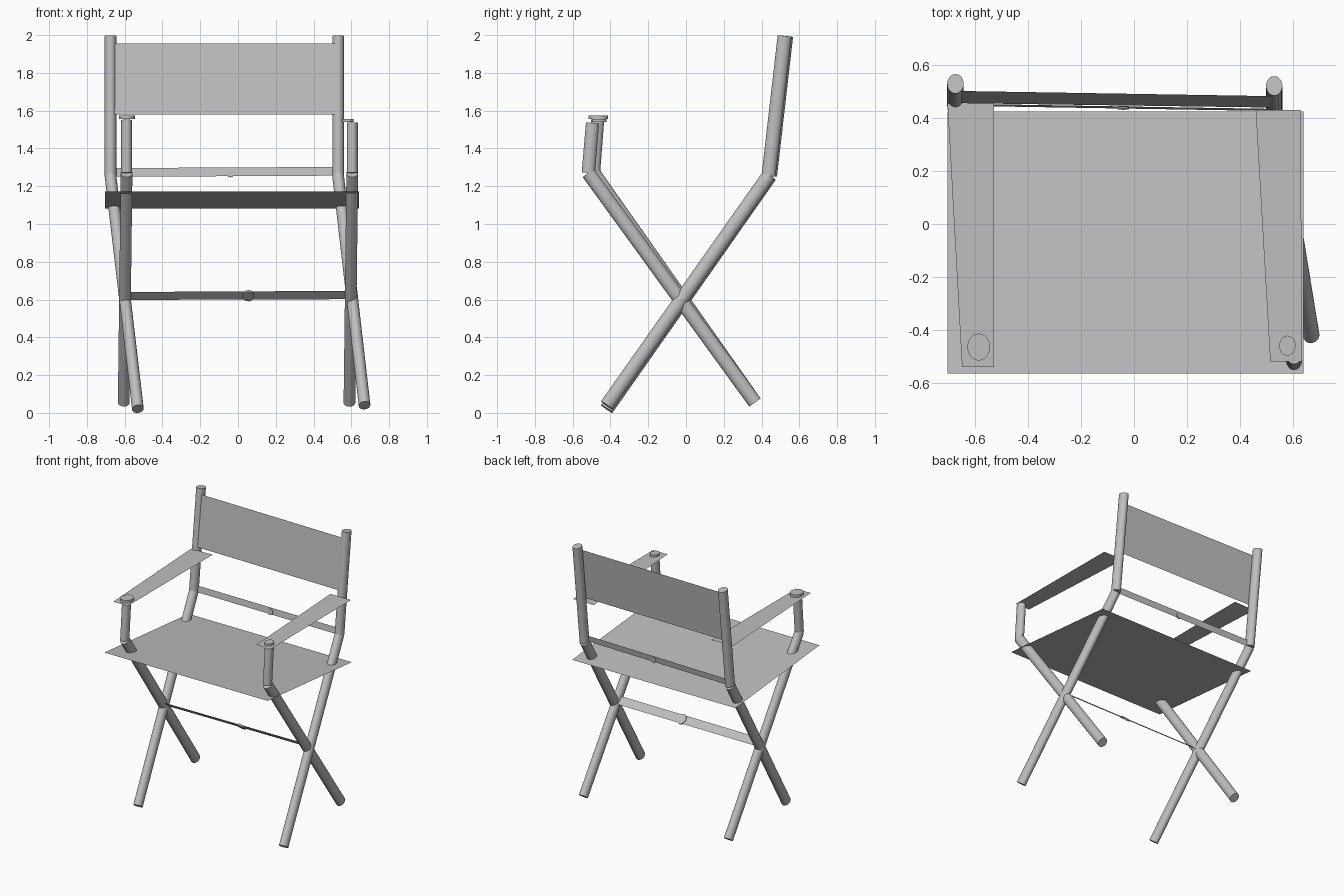
import bpy
from mathutils import Vector, Matrix

if "Cube" in bpy.data.objects:
    bpy.data.objects.remove(bpy.data.objects["Cube"], do_unlink=True)

GREY = (0.52, 0.52, 0.52, 1)
mat = bpy.data.materials.new("plain grey")
mat.use_nodes = True
mat.diffuse_color = GREY
mat.node_tree.nodes["Principled BSDF"].inputs["Base Color"].default_value = GREY


def tube(name, start, end, rx=0.031, ry=0.037):
    """Capped oval tube between two points; rx is its half width across the chair."""
    a, b = Vector(start), Vector(end)
    z = (b - a).normalized()
    side = Vector((1, 0, 0))
    x = (side - z * side.dot(z)).normalized()
    y = z.cross(x)
    bpy.ops.mesh.primitive_cylinder_add(vertices=24, radius=1, depth=1)
    ob = bpy.context.object
    turn = Matrix((x, y, z)).transposed().to_4x4()
    size = Matrix.Diagonal((rx, ry, (b - a).length, 1))
    ob.data.transform(Matrix.Translation((a + b) / 2) @ turn @ size)
    ob.name = name
    ob.data.materials.append(mat)
    bpy.ops.object.shade_smooth_by_angle()
    return ob


def sheet(name, *corners):
    """Single flat cloth or slat panel."""
    mesh = bpy.data.meshes.new(name)
    mesh.from_pydata(corners, [], [range(len(corners))])
    mesh.materials.append(mat)
    ob = bpy.data.objects.new(name, mesh)
    bpy.context.collection.objects.link(ob)
    return ob


# Legs running from the front foot up into the back posts
for side, foot_x, foot_z, x, dy in (("right", -0.53, 0.021, -0.675, 0.005),
                                    ("left", 0.67, 0.04, 0.53, -0.003)):
    knee = (x, 0.44 + dy, 1.255)
    tube(side + "_front_foot_leg", (foot_x, -0.42, foot_z), knee)
    tube(side + "_back_post", knee, (x, 0.525 + dy, 1.995))

# Legs running from the back foot up into the arm posts
for side, foot_x, x, y, top in (("right", -0.605, -0.59, -0.49, 1.55),
                                ("left", 0.59, 0.605, -0.517, 1.535)):
    knee = (x, y, 1.27)
    tube(side + "_back_foot_leg", (foot_x, 0.365, 0.055), knee)
    tube(side + "_arm_post", knee, (x, y + 0.022, top), 0.029, 0.035)

# Flat armrests with a round peg on each
sheet("right_armrest", (-0.65, -0.54, 1.556), (-0.53, -0.54, 1.556),
      (-0.53, 0.46, 1.556), (-0.705, 0.455, 1.556))
sheet("left_armrest", (0.515, -0.52, 1.54), (0.635, -0.52, 1.54),
      (0.63, 0.43, 1.54), (0.46, 0.43, 1.54))
tube("right_arm_peg", (-0.587, -0.465, 1.556), (-0.587, -0.465, 1.575), 0.043, 0.051)
tube("left_arm_peg", (0.58, -0.46, 1.54), (0.58, -0.46, 1.556), 0.031, 0.038)

# Cloth seat, rising toward the front, and the backrest
sheet("seat", (-0.705, -0.565, 1.172), (0.64, -0.565, 1.172),
      (0.64, 0.425, 1.082), (-0.705, 0.425, 1.082))
sheet("backrest", (-0.67, 0.457, 1.58), (0.535, 0.44, 1.58),
      (0.535, 0.483, 1.955), (-0.67, 0.503, 1.955))

# Slats joining the two sides, each with a small round pivot
sheet("rear_slat", (-0.68, 0.447, 1.25), (0.53, 0.427, 1.256),
      (0.53, 0.435, 1.302), (-0.68, 0.455, 1.296))
tube("rear_slat_pivot", (-0.04, 0.434, 1.27), (-0.04, 0.444, 1.269), 0.022, 0.022)
sheet("lower_slat", (-0.6, -0.01, 0.598), (0.6, -0.01, 0.602),
      (0.6, -0.055, 0.646), (-0.6, -0.055, 0.64))
tube("lower_slat_pivot", (0.055, -0.037, 0.616), (0.055, -0.029, 0.625), 0.031, 0.038)
